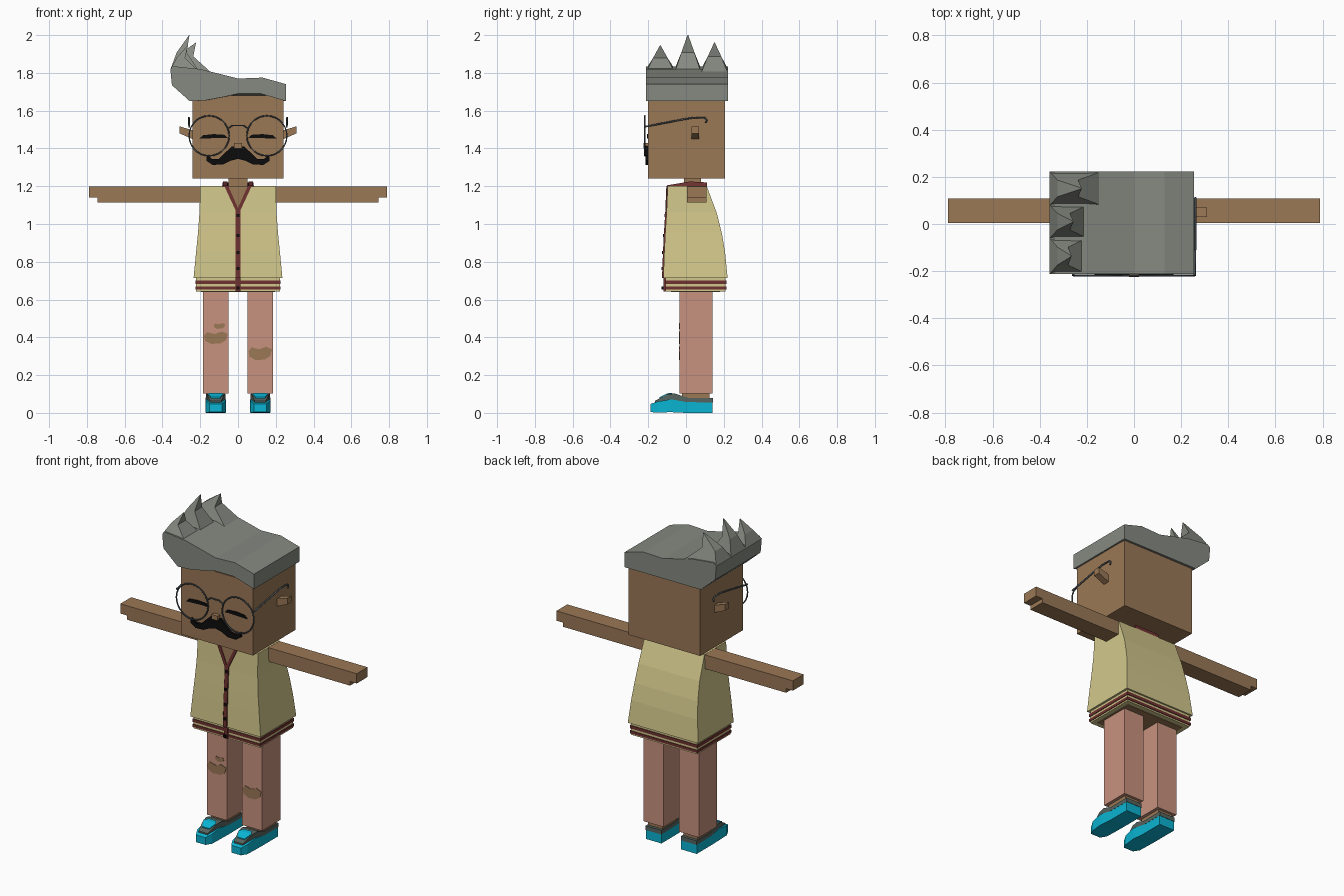
import bpy, bmesh, math
from mathutils import Vector

cube = bpy.data.objects.get("Cube")
if cube:
    bpy.data.objects.remove(cube, do_unlink=True)


def material(name, hex_code):
    rgb = [int(hex_code[i:i + 2], 16) / 255 for i in (0, 2, 4)]
    col = [c / 12.92 if c <= 0.04045 else ((c + 0.055) / 1.055) ** 2.4 for c in rgb] + [1]
    m = bpy.data.materials.new(name)
    m.use_nodes = True
    m.diffuse_color = col
    m.node_tree.nodes["Principled BSDF"].inputs["Base Color"].default_value = col
    return m


SKIN = material("brown skin", "9A7856")
HAIR = material("grey hair", "868A81")
SHIRT = material("straw shirt", "D3C88C")
TRIM = material("maroon trim", "6E3230")
LEGS = material("pink trousers", "C8927E")
BLUE = material("bright blue", "0AB4D2")
GREY = material("shoe grey", "56645F")
BLACK = material("black", "0C0C0C")
METAL = material("glasses metal", "505A60")


def loft(name, rings, mat):
    """Skin a list of equal-length point rings and cap both ends."""
    bm = bmesh.new()
    vs = [[bm.verts.new(p) for p in r] for r in rings]
    n = len(vs[0])
    for a, b in zip(vs, vs[1:]):
        for i in range(n):
            j = (i + 1) % n
            bm.faces.new((a[i], a[j], b[j], b[i]))
    bm.faces.new(vs[0])
    bm.faces.new(vs[-1])
    bmesh.ops.recalc_face_normals(bm, faces=bm.faces)
    me = bpy.data.meshes.new(name)
    bm.to_mesh(me)
    bm.free()
    me.materials.append(mat)
    ob = bpy.data.objects.new(name, me)
    bpy.context.collection.objects.link(ob)
    return ob


def rect(z, x0, x1, y0, y1):
    return [(x0, y0, z), (x1, y0, z), (x1, y1, z), (x0, y1, z)]


def box(name, x0, x1, y0, y1, z0, z1, mat):
    return loft(name, [rect(z0, x0, x1, y0, y1), rect(z1, x0, x1, y0, y1)], mat)


def plate(name, pts, surface, depth, mat):
    """Front-facing plate: xz outline raised from the surface y(z)."""
    return loft(name, [[(x, surface(z) + 0.002, z) for x, z in pts],
                       [(x, surface(z) - depth, z) for x, z in pts]], mat)


def wire(name, pts, radius, mat, cyclic=False):
    cu = bpy.data.curves.new(name, "CURVE")
    cu.dimensions = "3D"
    cu.bevel_depth = radius
    cu.bevel_resolution = 1
    sp = cu.splines.new("POLY")
    sp.points.add(len(pts) - 1)
    for p, co in zip(sp.points, pts):
        p.co = (*co, 1)
    sp.use_cyclic_u = cyclic
    cu.materials.append(mat)
    bpy.context.collection.objects.link(bpy.data.objects.new(name, cu))


def mirrored(pts):
    return pts + [(-x, z) for x, z in reversed(pts) if x > 0]


def face(z):
    return -0.2


SIDES = (("left", 1), ("right", -1))

# Head, neck and nose
box("head", -0.24, 0.24, -0.2, 0.207, 1.24, 1.68, SKIN)
box("neck", -0.05, 0.05, -0.01, 0.08, 1.18, 1.25, SKIN)
box("nose", -0.021, 0.021, -0.224, -0.19, 1.4, 1.428, SKIN)

# Moustache
plate("moustache", mirrored([(0, 1.4), (0.03, 1.412), (0.06, 1.385), (0.1, 1.345), (0.135, 1.343),
      (0.165, 1.365), (0.167, 1.335), (0.135, 1.313), (0.08, 1.315), (0.04, 1.335), (0, 1.345)]),
      face, 0.015, BLACK)

# Ears, closed eyes and glasses
for side, s in SIDES:
    profile = [(0.23, 1.445), (0.31, 1.48), (0.31, 1.517), (0.23, 1.493)]
    loft(side + "_ear", [[(s * x, y, z) for x, z in profile] for y in (0.03, 0.07)], SKIN)
    eye = [(0.055, 1.455), (0.07, 1.472), (0.13, 1.476), (0.185, 1.47), (0.205, 1.452), (0.17, 1.453), (0.09, 1.456)]
    plate(side + "_closed_eye", [(s * x, z) for x, z in eye], face, 0.006, BLACK)
    circle = [i * math.tau / 28 for i in range(28)]
    wire(side + "_glasses_rim", [(s * 0.153 + 0.106 * math.cos(a), -0.218, 1.467 + 0.106 * math.sin(a))
         for a in circle], 0.004, METAL, True)
    wire(side + "_glasses_arm", [(s * 0.258, -0.218, 1.515), (s * 0.26, -0.02, 1.553), (s * 0.26, 0.04, 1.563),
         (s * 0.26, 0.1, 1.562), (s * 0.26, 0.11, 1.55), (s * 0.26, 0.105, 1.535)], 0.005, METAL)
wire("glasses_bridge", [(-0.052, -0.218, 1.505), (-0.03, -0.218, 1.522), (0.03, -0.218, 1.522),
     (0.052, -0.218, 1.505)], 0.004, METAL)

# Hair: swept slab with an arched hairline at the front
top = [(0.255, 1.74), (0.13, 1.775), (0, 1.77), (-0.12, 1.8), (-0.2, 1.82), (-0.34, 1.835), (-0.358, 1.82), (-0.35, 1.735)]
hairline = [(-0.255, 1.65), (-0.17, 1.655), (-0.08, 1.672), (0, 1.69), (0.12, 1.69), (0.255, 1.65)]
loft("hair", [[(x, -0.212, z) for x, z in top + hairline],
              [(x, 0.222, z) for x, z in top + [(x, 1.65) for x, z in hairline]]], HAIR)

# Hair spikes: curved pyramids along the right edge
for label, y0, y1, tip_x, tip_z, root in (("front", -0.212, -0.06, -0.265, 1.945, -0.2),
                                          ("middle", -0.06, 0.08, -0.257, 2.0, -0.2),
                                          ("back", 0.08, 0.222, -0.222, 1.96, -0.14)):
    mid, q = (y0 + y1) / 2, (y1 - y0) / 4
    half_z = (1.815 + tip_z) / 2
    base = [(-0.357, y0, 1.82), (root, y0, 1.8), (root, y1, 1.8), (-0.357, y1, 1.82)]
    loft(label + "_hair_spike", [base, rect(half_z, -0.325, tip_x - 0.015, mid - q, mid + q),
         rect(tip_z, tip_x - 0.002, tip_x, mid - 0.002, mid + 0.002)], HAIR)

# Shirt: flared body as (height, half width, front, back)
body = [(0.715, 0.235, -0.12, 0.22), (0.85, 0.222, -0.115, 0.207), (0.95, 0.212, -0.11, 0.19),
        (1.06, 0.204, -0.103, 0.162), (1.2, 0.2, -0.097, 0.11)]
loft("shirt", [rect(z, -w, w, a, b) for z, w, a, b in body], SHIRT)


def chest(z):
    for lo, hi in zip(body, body[1:]):
        if z <= hi[0]:
            t = max(0, (z - lo[0]) / (hi[0] - lo[0]))
            return lo[2] + t * (hi[2] - lo[2])
    return body[-1][2]


# Striped hem
for i, (z0, z1, out, mat) in enumerate(((0.7, 0.716, 0, SHIRT), (0.682, 0.7, 0.004, TRIM), (0.668, 0.682, 0, SHIRT),
                                        (0.652, 0.668, 0.004, TRIM), (0.643, 0.652, 0, SHIRT))):
    w = 0.222 + out
    box("hem_band_%d" % (i + 1), -w, w, -0.108 - out, 0.21 + out, z0, z1, mat)
box("hips", -0.195, 0.195, -0.08, 0.18, 0.64, 0.65, SKIN)

# Neckline, placket and buttons
plate("open_neck", [(-0.055, 1.2), (0.055, 1.2), (0, 1.075)], chest, 0.003, SKIN)
for side, s in SIDES:
    plate(side + "_neck_trim", [(s * 0.052, 1.202), (s * 0.073, 1.202), (s * 0.014, 1.075), (0, 1.06), (0, 1.085)],
          chest, 0.007, TRIM)
    loft(side + "_collar", [[(s * x, y, z) for x, z in ((0.05, 1.195), (0.085, 1.195), (0.08, h), (0.055, h))]
         for y, h in ((-0.1, 1.205), (0.02, 1.225), (0.11, 1.22))], TRIM)
box("back_collar", -0.08, 0.08, 0.085, 0.11, 1.195, 1.22, TRIM)
plate("placket", mirrored([(0.012, z) for z in (1.075, 1.06, 0.95, 0.85, 0.715)]), chest, 0.007, TRIM)
box("placket_hem", -0.012, 0.012, -0.118, -0.1, 0.643, 0.716, TRIM)
for i, z in enumerate((1.045, 0.94, 0.85, 0.765, 0.66)):
    y = chest(z)
    box("button_%d" % (i + 1), -0.008, 0.008, y - 0.011, y, z - 0.008, z + 0.008, BLACK)


def shoe_ring(x, y, w, z0, z1):
    return [(x - w, y, z0), (x + w, y, z0), (x + w, y, z1), (x - w, y, z1)]


# Arms, legs and shoes
for side, s in SIDES:
    loft(side + "_arm", [[(s * x, y, z) for x, z in ((0.19, 1.115), (0.745, 1.115), (0.745, 1.14), (0.79, 1.14),
         (0.79, 1.199), (0.19, 1.199))] for y in (0.005, 0.108)], SKIN)
    lx = s * 0.118
    box(side + "_trouser_leg", lx - 0.067, lx + 0.067, -0.034, 0.14, 0.103, 0.645, LEGS)
    box(side + "_ankle", lx - 0.048, lx + 0.048, -0.02, 0.125, 0.07, 0.105, SKIN)
    loft(side + "_shoe_sole", [shoe_ring(lx, *r) for r in (
        (0.14, 0.052, 0, 0.055), (0, 0.052, 0, 0.058), (-0.08, 0.055, 0.004, 0.072),
        (-0.15, 0.05, 0.002, 0.06), (-0.187, 0.032, 0.004, 0.048))], BLUE)
    loft(side + "_shoe_upper", [shoe_ring(lx, *r) for r in (
        (0.142, 0.053, 0.055, 0.08), (0.01, 0.053, 0.057, 0.08), (-0.06, 0.05, 0.06, 0.103),
        (-0.1, 0.045, 0.06, 0.098), (-0.165, 0.03, 0.04, 0.064))], GREY)
    loft(side + "_shoe_tongue", [shoe_ring(lx, *r) for r in (
        (-0.075, 0.024, 0.09, 0.106), (-0.1, 0.042, 0.085, 0.103), (-0.14, 0.024, 0.065, 0.083))], BLUE)

# Ripped knees
rip = [(-1, 0.3), (-0.75, 0.9), (-0.1, 0.6), (0.5, 1), (1, 0.6), (0.85, -0.4), (0.4, -0.9), (-0.4, -1), (-0.9, -0.5)]
for label, x, z, rx, rz in (("right_knee_rip", -0.117, 0.398, 0.063, 0.033),
                            ("right_small_rip", -0.098, 0.46, 0.03, 0.015),
                            ("left_knee_rip", 0.118, 0.315, 0.062, 0.036)):
    plate(label, [(x + rx * u, z + rz * v) for u, v in rip], lambda h: -0.034, 0.003, SKIN)
